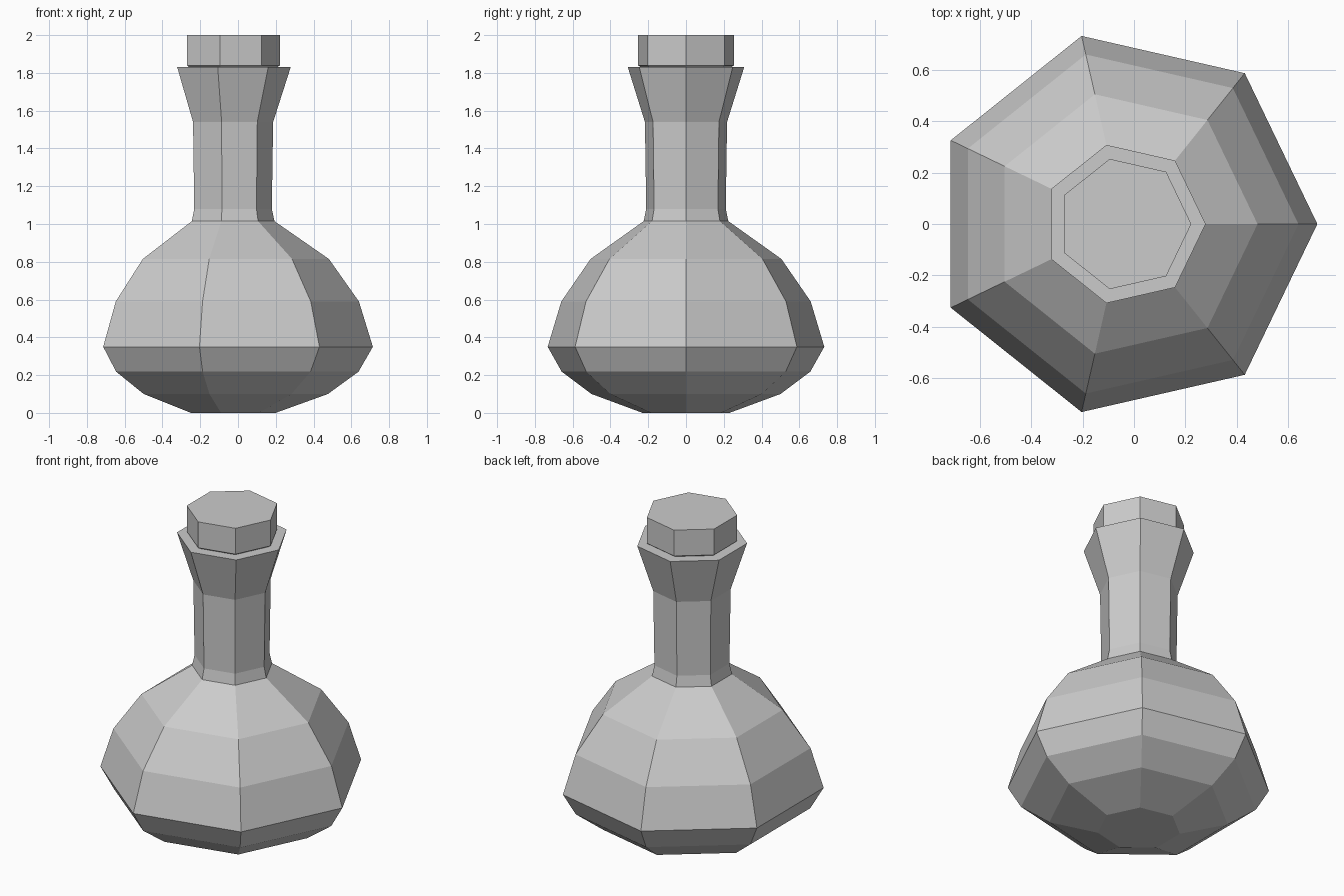
import bpy, bmesh, math

if "Cube" in bpy.data.objects:
    bpy.data.objects.remove(bpy.data.objects["Cube"])

SIDES = 7
CENTRE_X = -0.037  # seven-sided outline, so its axis sits left of the bounding-box centre


def lathe(name, profile):
    """Closed seven-sided turned solid from (radius, height) pairs, bottom to top."""
    bm = bmesh.new()
    rings = []
    for r, z in profile:
        rings.append([bm.verts.new((r * math.cos(math.tau * i / SIDES),
                                    r * math.sin(math.tau * i / SIDES), z))
                      for i in range(SIDES)])
    for low, high in zip(rings, rings[1:]):
        for i in range(SIDES):
            j = (i + 1) % SIDES
            bm.faces.new((low[i], low[j], high[j], high[i]))
    bm.faces.new(rings[0][::-1])
    bm.faces.new(rings[-1])
    bm.normal_update()
    mesh = bpy.data.meshes.new(name)
    bm.to_mesh(mesh)
    bm.free()
    obj = bpy.data.objects.new(name, mesh)
    obj.location.x = CENTRE_X
    bpy.context.collection.objects.link(obj)
    return obj


# Round belly, straight neck and flared lip
lathe("flask_body", [
    (0.236, 0.0), (0.513, 0.10), (0.675, 0.218), (0.751, 0.35),
    (0.677, 0.59), (0.518, 0.815), (0.23, 1.015), (0.216, 1.08),
    (0.223, 1.54), (0.316, 1.83),
])

# Stopper resting on the lip, with a slim undercut
lathe("stopper", [(0.245, 1.83), (0.26, 1.84), (0.26, 2.0)])
